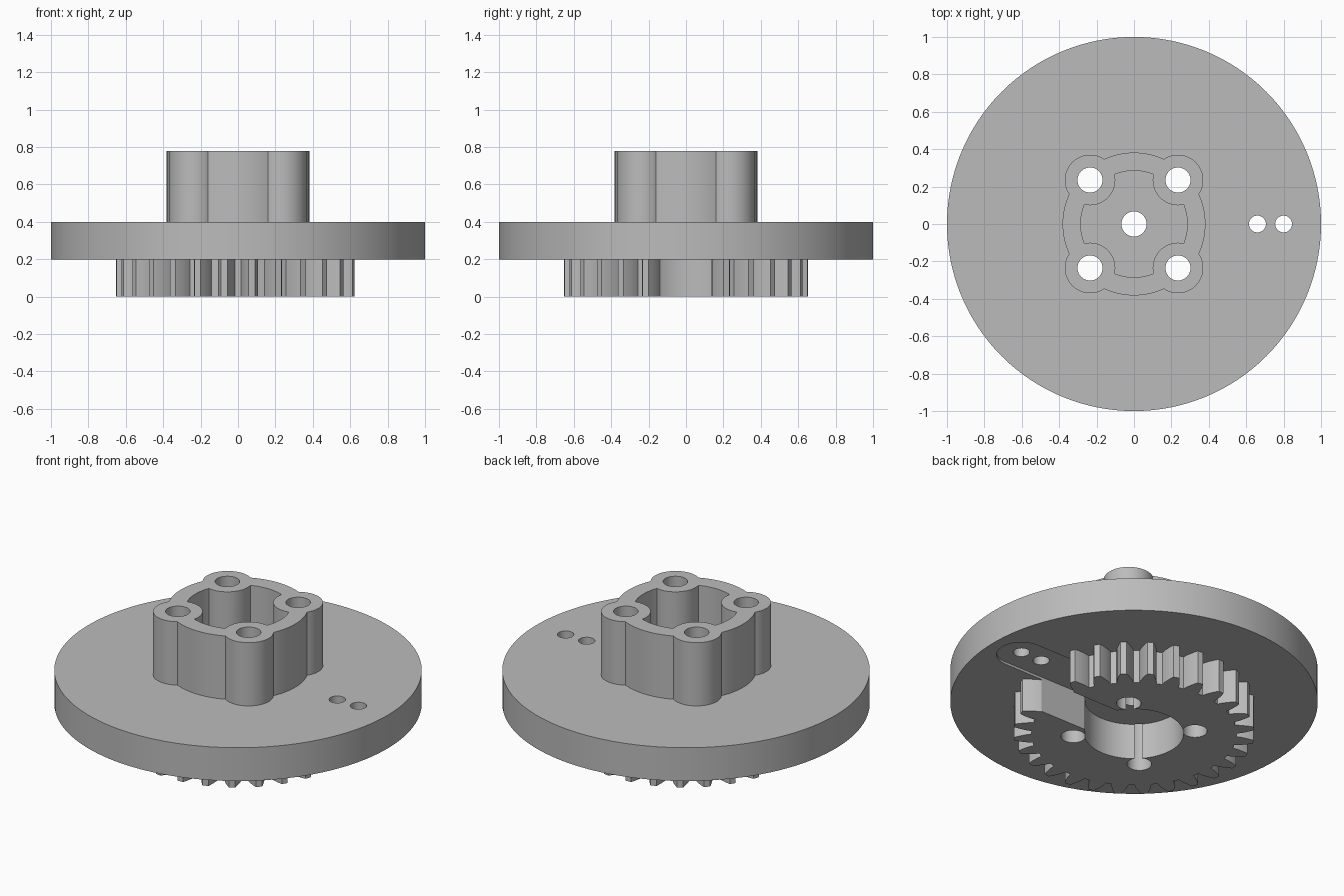
import bpy
import bmesh
import math

if "Cube" in bpy.data.objects:
    bpy.data.objects.remove(bpy.data.objects["Cube"])

grey = bpy.data.materials.new("plain_grey")
grey.diffuse_color = (0.5, 0.5, 0.5, 1)
grey.use_nodes = True
grey.node_tree.nodes["Principled BSDF"].inputs["Base Color"].default_value = grey.diffuse_color


def prism(name, points, z0, z1):
    """Extrude a flat outline from z0 to z1."""
    bm = bmesh.new()
    face = bm.faces.new([bm.verts.new((x, y, z0)) for x, y in points])
    top = bmesh.ops.extrude_face_region(bm, geom=[face])["geom"]
    verts = [v for v in top if isinstance(v, bmesh.types.BMVert)]
    bmesh.ops.translate(bm, verts=verts, vec=(0, 0, z1 - z0))
    bmesh.ops.recalc_face_normals(bm, faces=bm.faces)
    mesh = bpy.data.meshes.new(name)
    bm.to_mesh(mesh)
    bm.free()
    mesh.materials.append(grey)
    obj = bpy.data.objects.new(name, mesh)
    bpy.context.collection.objects.link(obj)
    return obj


def arc(cx, cy, r, a0, a1, n):
    return [(cx + r * math.cos(a0 + (a1 - a0) * i / n),
             cy + r * math.sin(a0 + (a1 - a0) * i / n)) for i in range(n)]


def cylinder(name, x, y, r, z0, z1, n=48):
    return prism(name, arc(x, y, r, 0, 2 * math.pi, n), z0, z1)


def combine(target, tool, operation):
    """Join or cut with a tool part, then remove the tool."""
    mod = target.modifiers.new("combine", "BOOLEAN")
    mod.operation = operation
    mod.solver = "EXACT"
    mod.object = tool
    bpy.ops.object.select_all(action="DESELECT")
    bpy.context.view_layer.objects.active = target
    target.select_set(True)
    bpy.ops.object.modifier_apply(modifier=mod.name)
    bpy.data.objects.remove(tool)


POSTS = [(sx * 0.235, sy * 0.235) for sx in (-1, 1) for sy in (-1, 1)]
POST_R = 0.135
TOP = 0.78

# Round plate
body = cylinder("geared_hub_plate", 0, 0, 1.0, 0.2, 0.4, 128)

# Gear ring under the plate
TEETH = 28
tooth = [(0.557, -0.046), (0.585, -0.042), (0.611, -0.034), (0.635, -0.026), (0.655, -0.017),
         (0.655, 0.017), (0.635, 0.026), (0.611, 0.034), (0.585, 0.042), (0.557, 0.046)]
outline = []
for i in range(TEETH):
    a = (i + 0.5) * 2 * math.pi / TEETH
    outline += [(r * math.cos(a) - w * math.sin(a), r * math.sin(a) + w * math.cos(a))
                for r, w in tooth]
combine(body, prism("gear", outline, 0.0, 0.3), "UNION")

# Raised hub with four corner posts
hub = cylinder("hub", 0, 0, 0.382, 0.3, TOP, 96)
for x, y in POSTS:
    combine(hub, cylinder("post", x, y, POST_R, 0.3, TOP), "UNION")
combine(body, hub, "UNION")

# Hub cavity, leaving the posts standing
cavity = cylinder("cavity", 0, 0, 0.285, 0.4, 0.9, 96)
for x, y in POSTS:
    combine(cavity, cylinder("post_gap", x, y, POST_R, 0.35, 1.0), "DIFFERENCE")
combine(body, cavity, "DIFFERENCE")

# Round pocket and arm slot cut from below
arm = (arc(0.8, 0, 0.135, -math.pi / 2, math.pi / 2, 24)
       + [(0.8, 0.135), (0, 0.135), (0, -0.135)])
slot = prism("arm_slot", arm, -0.1, 0.215)
combine(slot, cylinder("pocket", 0, 0, 0.27, -0.1, 0.215, 72), "UNION")
combine(body, slot, "DIFFERENCE")

# Through holes: centre, posts and arm
holes = [(0, 0, 0.067), (0.66, 0, 0.045), (0.8, 0, 0.045)]
holes += [(x, y, 0.067) for x, y in POSTS]
for x, y, r in holes:
    combine(body, cylinder("hole", x, y, r, -0.2, 1.0, 36), "DIFFERENCE")

bpy.ops.object.select_all(action="DESELECT")
body.select_set(True)
bpy.context.view_layer.objects.active = body
bpy.ops.object.shade_smooth_by_angle(angle=math.radians(25))
